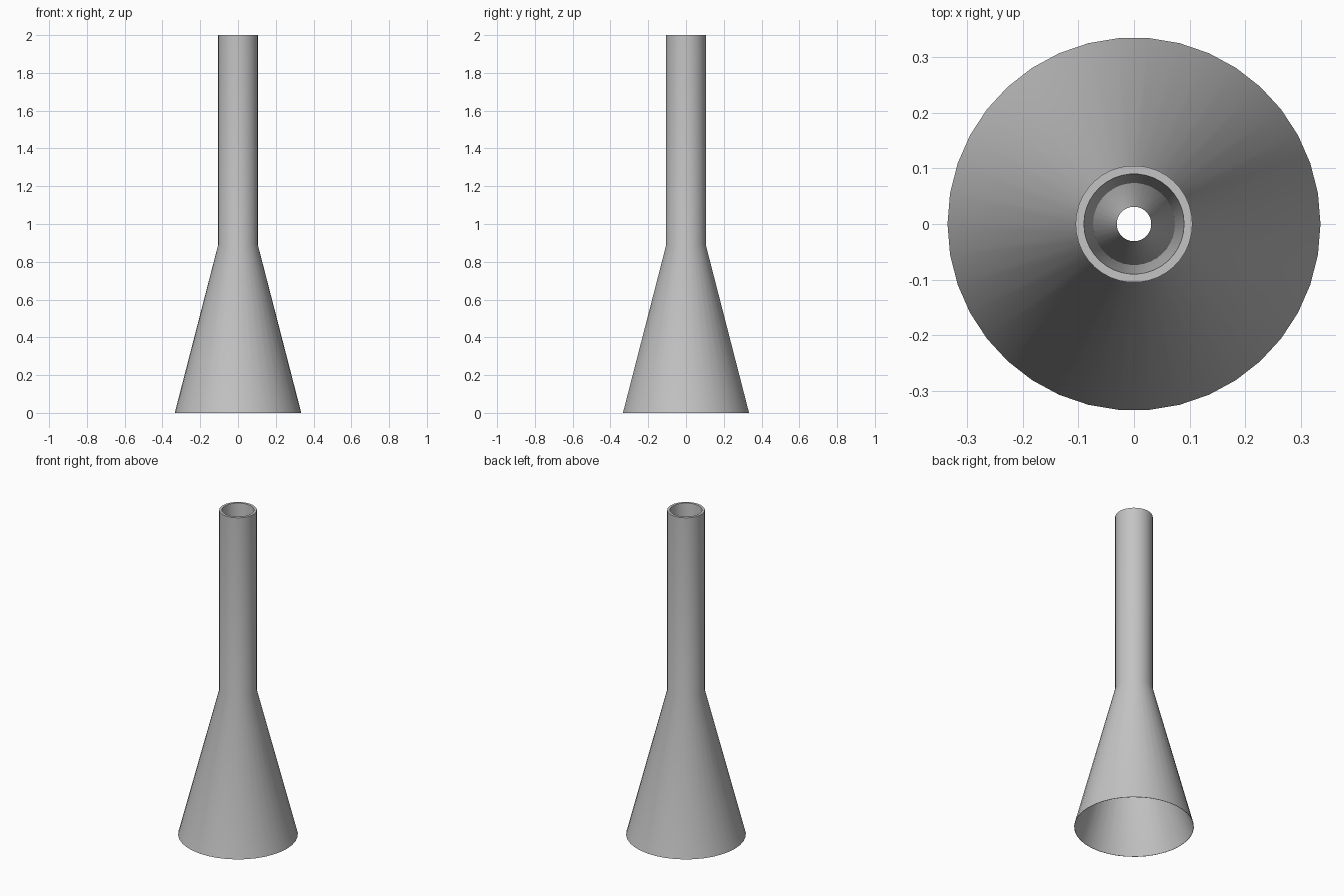
import bpy, bmesh
from math import radians, pi, cos, sin

cube = bpy.data.objects.get("Cube")
if cube:
    bpy.data.objects.remove(cube, do_unlink=True)

SIDES = 38

# Plain grey metal
grey = bpy.data.materials.new("grey_metal")
grey.use_nodes = True
colour = (0.55, 0.55, 0.55, 1)
grey.diffuse_color = colour
grey.node_tree.nodes["Principled BSDF"].inputs["Base Color"].default_value = colour


def lathe(name, profile, material):
    """Revolve a closed (radius, height) loop around z."""
    bm = bmesh.new()
    rings = [[bm.verts.new((r * cos(2 * pi * i / SIDES), r * sin(2 * pi * i / SIDES), z))
              for i in range(SIDES)] for r, z in profile]
    for a, b in zip(rings, rings[1:] + rings[:1]):
        for i in range(SIDES):
            j = (i + 1) % SIDES
            bm.faces.new((a[i], a[j], b[j], b[i]))
    bmesh.ops.recalc_face_normals(bm, faces=bm.faces)
    mesh = bpy.data.meshes.new(name)
    bm.to_mesh(mesh)
    bm.free()
    mesh.materials.append(material)
    obj = bpy.data.objects.new(name, mesh)
    bpy.context.collection.objects.link(obj)
    bpy.ops.object.select_all(action='DESELECT')
    obj.select_set(True)
    bpy.context.view_layer.objects.active = obj
    bpy.ops.object.shade_smooth_by_angle(angle=radians(30))
    return obj


# Flared nozzle: outer cone and pipe, then the bore tapering to a throat and widening again
lathe("flared_nozzle", [
    (0.335, 0), (0.105, 0.89), (0.105, 2),   # outside
    (0.09, 2), (0.031, 0.89), (0.333, 0),    # bore
], grey)
